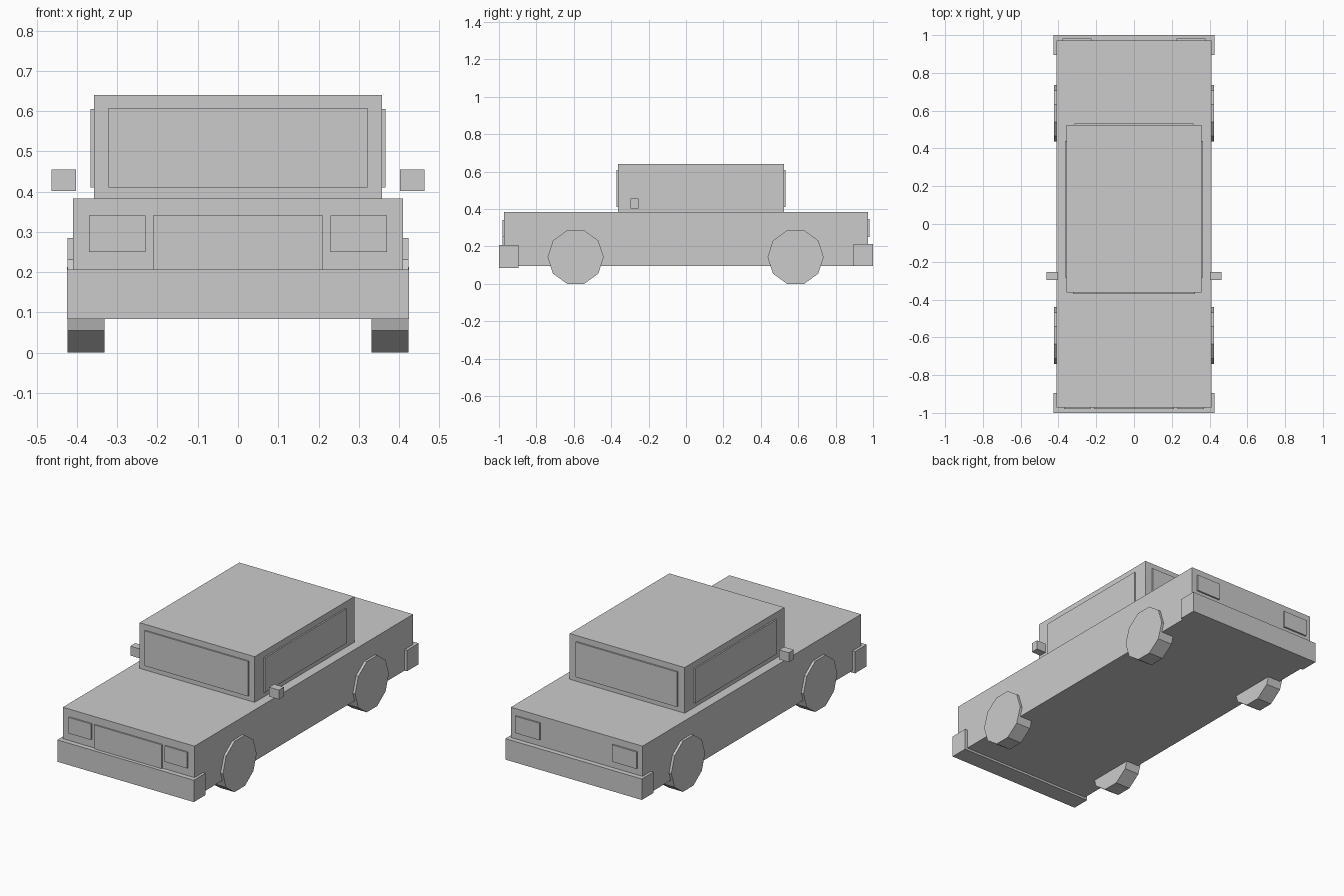
import bpy
import bmesh
from math import cos, sin, pi
from mathutils import Vector

default_cube = bpy.data.objects.get("Cube")
if default_cube:
    bpy.data.objects.remove(default_cube, do_unlink=True)

# One plain grey for the whole car
GREY = (0.6, 0.6, 0.6, 1.0)
paint = bpy.data.materials.new("plain_grey")
paint.use_nodes = True
paint.diffuse_color = GREY
paint.node_tree.nodes["Principled BSDF"].inputs["Base Color"].default_value = GREY


def finish(name, bm):
    bmesh.ops.recalc_face_normals(bm, faces=bm.faces[:])
    mesh = bpy.data.meshes.new(name)
    bm.to_mesh(mesh)
    bm.free()
    mesh.materials.append(paint)
    obj = bpy.data.objects.new(name, mesh)
    bpy.context.collection.objects.link(obj)
    return obj


def box(name, x, y, z):
    """Box spanning the given (low, high) ranges."""
    bm = bmesh.new()
    bmesh.ops.create_cube(bm, size=1)
    for v in bm.verts:
        v.co = Vector([(lo + hi) / 2 + c * (hi - lo)
                       for c, (lo, hi) in zip(v.co, (x, y, z))])
    return finish(name, bm)


def box_pair(name, x, y, z):
    """Matching boxes on the left (+x) and right (-x)."""
    box("left_" + name, x, y, z)
    box("right_" + name, (-x[1], -x[0]), y, z)


def wheel(name, inner, outer, y, radius=0.15, sides=10):
    """Ten-sided wheel resting on a flat side."""
    bm = bmesh.new()
    height = radius * cos(pi / sides)
    ring = [bm.verts.new((inner, y + radius * cos(2 * pi * i / sides),
                          height + radius * sin(2 * pi * i / sides)))
            for i in range(sides)]
    face = bm.faces.new(ring)
    extruded = bmesh.ops.extrude_face_region(bm, geom=[face], use_keep_orig=True)
    moved = [g for g in extruded["geom"] if isinstance(g, bmesh.types.BMVert)]
    bmesh.ops.translate(bm, verts=moved, vec=(outer - inner, 0, 0))
    finish(name, bm)


# Main volumes
box("body", (-0.41, 0.41), (-0.972, 0.972), (0.095, 0.383))
box("cabin", (-0.358, 0.358), (-0.363, 0.523), (0.383, 0.64))

# Bumpers
box("front_bumper", (-0.425, 0.425), (-1, -0.896), (0.083, 0.206))
box("rear_bumper", (-0.425, 0.425), (0.896, 1), (0.095, 0.213))

# Windows
box("windscreen", (-0.322, 0.322), (-0.371, -0.362), (0.41, 0.607))
box("rear_window", (-0.315, 0.315), (0.522, 0.532), (0.41, 0.607))
box_pair("side_window", (0.357, 0.366), (-0.284, 0.44), (0.41, 0.605))

# Grille and lights
box("grille", (-0.211, 0.211), (-0.98, -0.971), (0.2, 0.34))
box_pair("headlight", (0.23, 0.37), (-0.98, -0.971), (0.25, 0.34))
box_pair("tail_light", (0.225, 0.378), (0.971, 0.981), (0.25, 0.345))

# Mirrors
box_pair("mirror", (0.402, 0.463), (-0.297, -0.253), (0.402, 0.455))

# Wheels
for side, sign in (("left", 1), ("right", -1)):
    for end, y in (("front", -0.59), ("rear", 0.586)):
        wheel(f"{end}_{side}_wheel", sign * 0.332, sign * 0.424, y)
